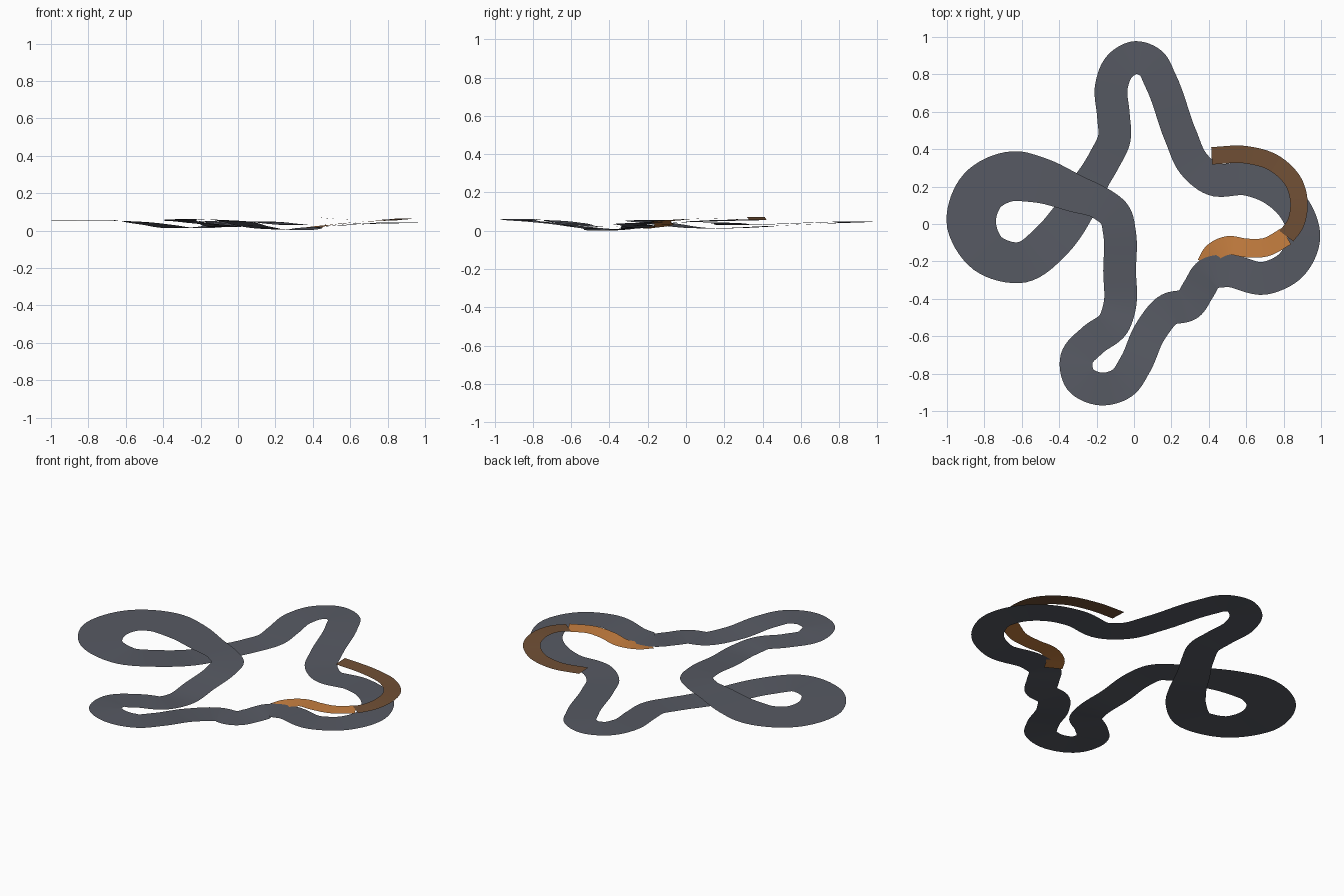
import bpy
from mathutils import Vector


def material(name, rgb):
    m = bpy.data.materials.new(name)
    m.diffuse_color = (*rgb, 1)
    return m


def spline(points, closed, steps=8):
    """Smooth path through the points, tangents weighted by chord length."""
    p = [Vector(q) for q in points]
    n = len(p)

    def tangent(i):
        if not closed and i == 0:
            return (p[1] - p[0]).normalized()
        if not closed and i == n - 1:
            return (p[-1] - p[-2]).normalized()
        a, b = p[i] - p[i - 1], p[(i + 1) % n] - p[i]
        la, lb = a.length, b.length
        return (a / la * lb + b / lb * la) / (la + lb)

    out = []
    for i in range(n if closed else n - 1):
        j = (i + 1) % n
        d = (p[j] - p[i]).length
        ta, tb = tangent(i) * d, tangent(j) * d
        for s in range(steps):
            t = s / steps
            t2, t3 = t * t, t * t * t
            out.append(p[i] * (2 * t3 - 3 * t2 + 1) + ta * (t3 - 2 * t2 + t)
                       + p[j] * (3 * t2 - 2 * t3) + tb * (t3 - t2))
    if not closed:
        out.append(p[-1])
    return out


def ribbon(name, points, width, mat, closed=False):
    """Flat road surface swept along a path."""
    path = spline(points, closed)
    n = len(path)
    verts, faces = [], []
    for i, c in enumerate(path):
        a = path[i - 1] if closed or i else c
        b = path[(i + 1) % n] if closed or i < n - 1 else c
        t = b - a
        side = Vector((-t.y, t.x, 0)).normalized() * width(c) / 2
        verts += [c + side, c - side]
    for i in range(n if closed else n - 1):
        j = (i + 1) % n
        faces.append((2 * i + 1, 2 * j + 1, 2 * j, 2 * i))
    me = bpy.data.meshes.new(name)
    me.from_pydata(verts, [], faces)
    me.materials.append(mat)
    me.polygons.foreach_set("use_smooth", [True] * len(faces))
    ob = bpy.data.objects.new(name, me)
    bpy.context.collection.objects.link(ob)
    return ob


def clamp(v):
    return max(0.0, min(1.0, v))


def track_width(c):
    # the road widens around the left loop
    return 0.175 + 0.09 * clamp((-c.x - 0.2) / 0.4) * clamp((c.y + 0.4) / 0.4)


asphalt = material("asphalt grey", (0.095, 0.102, 0.125))
brown = material("lane brown", (0.165, 0.08, 0.036))
orange = material("lane orange", (0.58, 0.216, 0.052))

# main circuit: top lobe, underpass, left loop, overpass, bottom lobe, right bend
track = [
    (0.01, 0.89, .047), (-0.075, 0.845, .043), (-0.12, 0.74, .038),
    (-0.11, 0.58, .031), (-0.105, 0.46, .025), (-0.16, 0.34, .018),
    (-0.235, 0.215, .013), (-0.33, 0.05, .015), (-0.44, -0.09, .032),
    (-0.60, -0.205, .05), (-0.785, -0.155, .055), (-0.87, 0.02, .055),
    (-0.81, 0.18, .055), (-0.67, 0.253, .055), (-0.51, 0.235, .054),
    (-0.32, 0.165, .052), (-0.17, 0.105, .05), (-0.103, 0.05, .047),
    (-0.077, -0.05, .042), (-0.077, -0.25, .027), (-0.077, -0.44, .02),
    (-0.11, -0.535, .028), (-0.22, -0.62, .042), (-0.307, -0.72, .054),
    (-0.288, -0.83, .06), (-0.18, -0.882, .06), (-0.06, -0.848, .053),
    (0.005, -0.755, .044), (0.09, -0.57, .022), (0.19, -0.455, .008),
    (0.29, -0.43, .002), (0.345, -0.35, .006), (0.40, -0.268, .016),
    (0.49, -0.25, .024), (0.70, -0.29, .035), (0.84, -0.22, .04),
    (0.908, -0.07, .043), (0.865, 0.07, .043), (0.73, 0.195, .04),
    (0.60, 0.24, .035), (0.42, 0.24, .03), (0.32, 0.32, .03),
    (0.25, 0.47, .035), (0.14, 0.77, .046), (0.09, 0.86, .048)]
ribbon("main_track", track, track_width, asphalt, closed=True)

# raised side lane above the right bend
upper = [(0.415, 0.365, .071), (0.60, 0.37, .057), (0.75, 0.325, .056),
         (0.86, 0.21, .061), (0.882, 0.09, .063), (0.862, 0.0, .06),
         (0.815, -0.065, .055)]
ribbon("raised_lane", upper, lambda c: 0.093, brown)

# ramp joining the raised lane to the track
ramp = [(0.815, -0.065, .055), (0.70, -0.125, .049), (0.60, -0.128, .042),
        (0.50, -0.115, .031), (0.42, -0.155, .02), (0.385, -0.215, .011)]
ribbon("ramp_lane", ramp, lambda c: 0.1, orange)
